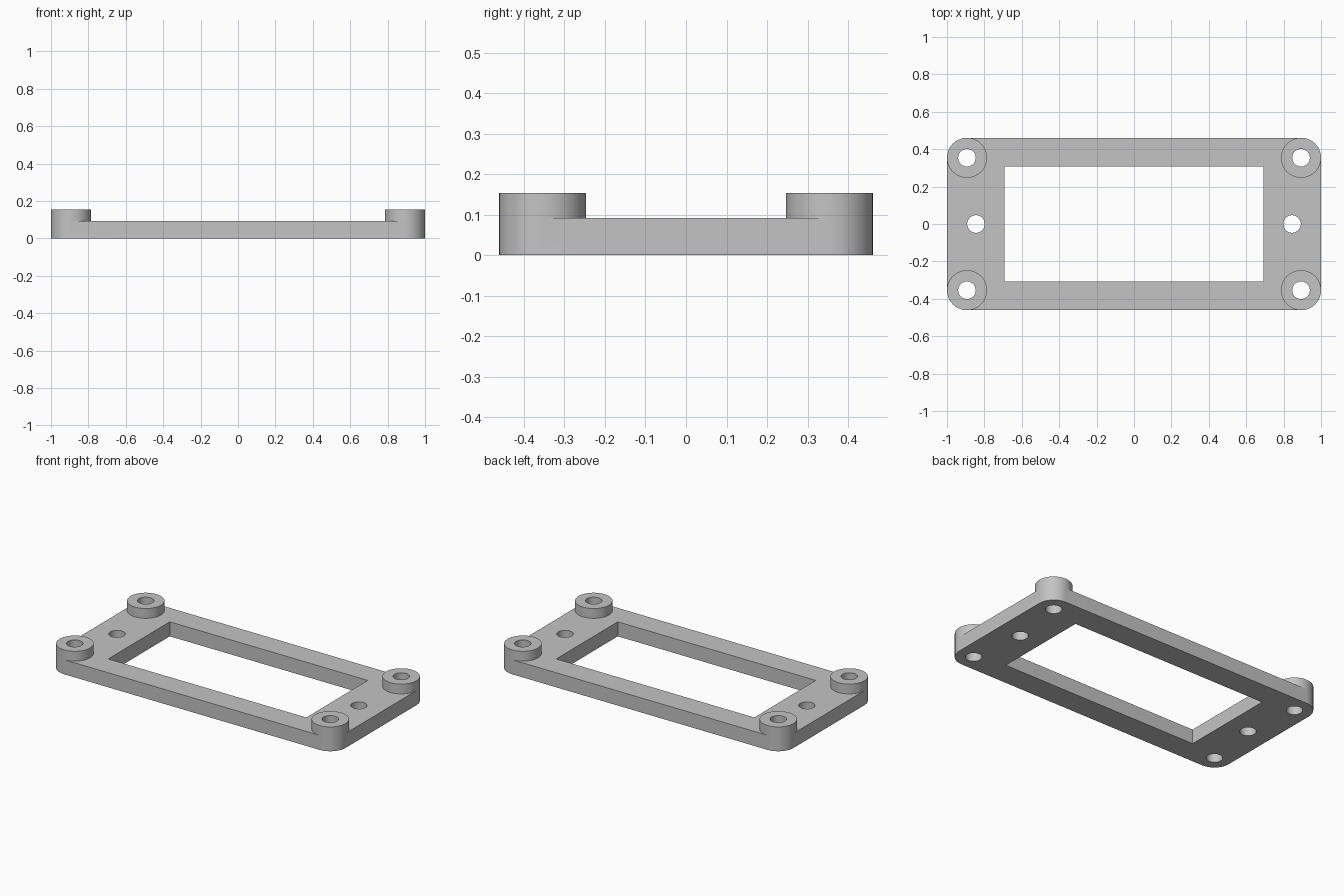
import bpy
import bmesh
from math import cos, sin, radians

cube = bpy.data.objects.get("Cube")
if cube:
    bpy.data.objects.remove(cube, do_unlink=True)

# Main sizes
HALF_X, HALF_Y = 1.0, 0.461
BOSS_R, HOLE_R = 0.107, 0.047
PLATE_Z, BOSS_Z = 0.092, 0.154
WINDOW_X, WINDOW_Y = 0.692, 0.307
SIDE_HOLE_X = 0.845
SEGMENTS = 64

cx, cy = HALF_X - BOSS_R, HALF_Y - BOSS_R
corners = [(cx, cy), (-cx, cy), (-cx, -cy), (cx, -cy)]


def arc(center, r, first, sweep):
    """Points from angle first through sweep, in degrees, both ends included."""
    n = round(abs(sweep) / 360 * SEGMENTS)
    angles = [radians(first + sweep * i / n) for i in range(n + 1)]
    return [(center[0] + r * cos(a), center[1] + r * sin(a)) for a in angles]


def circle(center, r):
    return arc(center, r, 0, 360)[:-1]


bm = bmesh.new()


def ring(loop, z):
    return [bm.verts.new((x, y, z)) for x, y in loop]


def wall(loop, z0, z1):
    low, high = ring(loop, z0), ring(loop, z1)
    for i in range(len(loop)):
        bm.faces.new((low[i - 1], low[i], high[i], high[i - 1]))


def cap(loops, z):
    edges = []
    for loop in loops:
        verts = ring(loop, z)
        edges += [bm.edges.new((verts[i - 1], verts[i])) for i in range(len(verts))]
    bmesh.ops.triangle_fill(bm, edges=edges, normal=(0, 0, 1), use_beauty=False)


# Outlines: rounded plate, and the plate top that wraps around the bosses
outline, top_outline = [], []
for i, c in enumerate(corners):
    outline += arc(c, BOSS_R, 90 * i, 90)
    top_outline += arc(c, BOSS_R, 90 * i, -270)

window = [(WINDOW_X, WINDOW_Y), (-WINDOW_X, WINDOW_Y),
          (-WINDOW_X, -WINDOW_Y), (WINDOW_X, -WINDOW_Y)]
side_holes = [circle((s * SIDE_HOLE_X, 0), HOLE_R) for s in (-1, 1)]
boss_holes = [circle(c, HOLE_R) for c in corners]
boss_rims = [circle(c, BOSS_R) for c in corners]

# Plate with window and side holes
cap([outline, window] + side_holes + boss_holes, 0)
cap([top_outline, window] + side_holes, PLATE_Z)
for loop in [outline, window] + side_holes:
    wall(loop, 0, PLATE_Z)

# Corner bosses with through holes
for rim, hole in zip(boss_rims, boss_holes):
    wall(rim, PLATE_Z, BOSS_Z)
    wall(hole, 0, BOSS_Z)
    cap([rim, hole], BOSS_Z)

bmesh.ops.remove_doubles(bm, verts=bm.verts[:], dist=0.00002)
bmesh.ops.recalc_face_normals(bm, faces=bm.faces[:])

mesh = bpy.data.meshes.new("mounting_frame")
bm.to_mesh(mesh)
bm.free()
frame = bpy.data.objects.new("mounting_frame", mesh)
bpy.context.collection.objects.link(frame)

# Smooth round walls, crisp rims
mesh.polygons.foreach_set("use_smooth", [True] * len(mesh.polygons))
mesh.set_sharp_from_angle(angle=radians(30))

# Plain grey
grey = bpy.data.materials.new("plain_grey")
grey.use_nodes = True
color = (0.55, 0.55, 0.55, 1)
grey.diffuse_color = color
grey.node_tree.nodes["Principled BSDF"].inputs["Base Color"].default_value = color
mesh.materials.append(grey)
